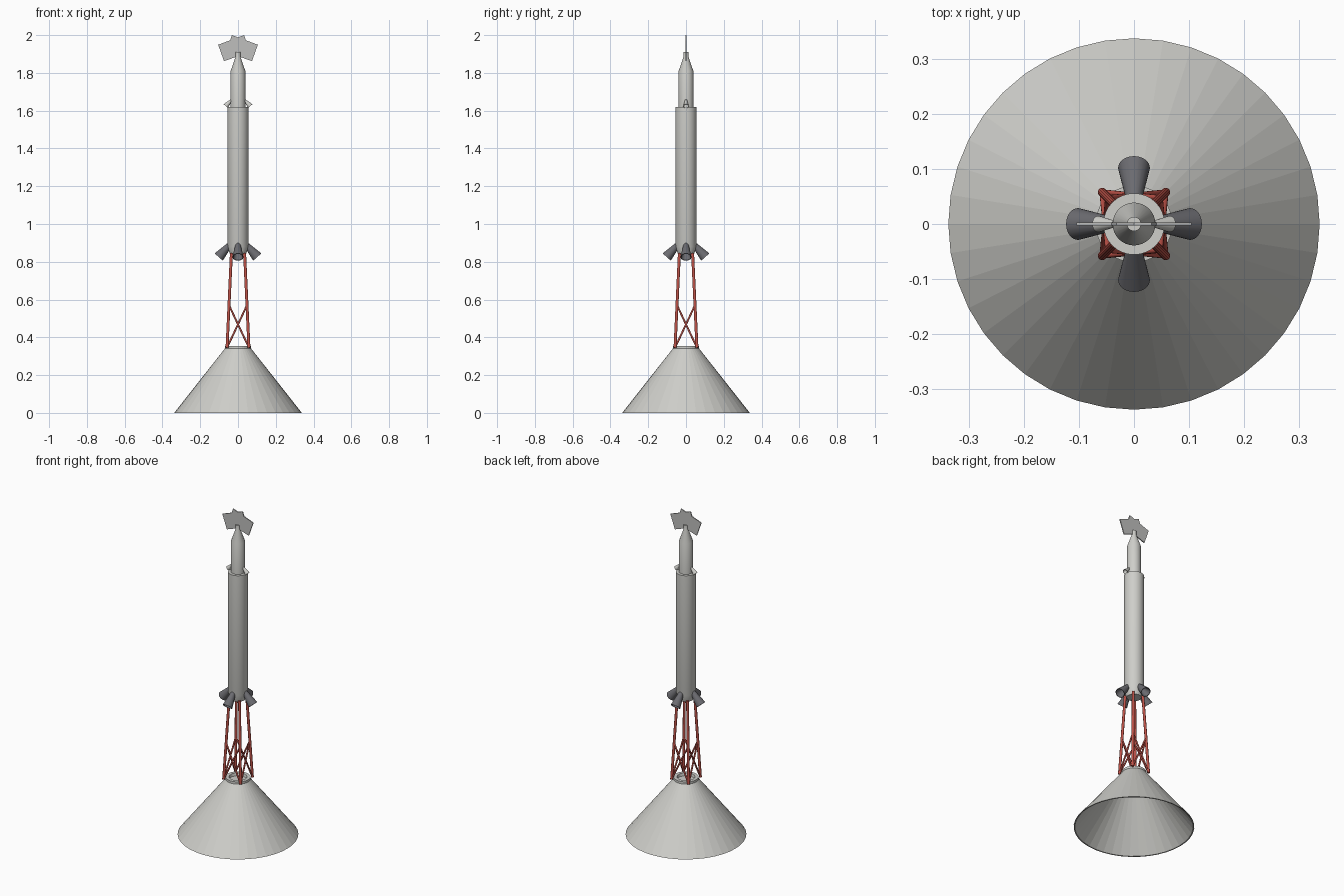
import bpy, bmesh, math
from mathutils import Vector, Matrix

cube = bpy.data.objects.get("Cube")
if cube:
    bpy.data.objects.remove(cube, do_unlink=True)


def material(name, rgb):
    m = bpy.data.materials.new(name)
    m.use_nodes = True
    m.diffuse_color = (*rgb, 1)
    m.node_tree.nodes["Principled BSDF"].inputs["Base Color"].default_value = (*rgb, 1)
    return m


LIGHT = material("light grey", (0.62, 0.62, 0.59))
FIN = material("fin grey", (0.52, 0.52, 0.51))
DARK = material("dark grey", (0.15, 0.15, 0.165))
RED = material("red", (0.52, 0.085, 0.065))


def finish(name, bm, mat, smooth=False):
    bmesh.ops.recalc_face_normals(bm, faces=bm.faces)
    me = bpy.data.meshes.new(name)
    bm.to_mesh(me)
    bm.free()
    me.materials.append(mat)
    ob = bpy.data.objects.new(name, me)
    bpy.context.collection.objects.link(ob)
    if smooth:
        bpy.ops.object.select_all(action='DESELECT')
        ob.select_set(True)
        bpy.context.view_layer.objects.active = ob
        bpy.ops.object.shade_smooth_by_angle(angle=math.radians(35))
    return ob


def lathe(name, profile, mat, sides=32, start=None, end=None, smooth=False):
    """Spin (radius, height) points; optionally aim the axis from start to end."""
    bm = bmesh.new()
    verts = [bm.verts.new((r, 0, z)) for r, z in profile]
    edges = [bm.edges.new(p) for p in zip(verts, verts[1:])]
    bmesh.ops.spin(bm, geom=verts + edges, cent=(0, 0, 0), axis=(0, 0, 1),
                   angle=math.tau, steps=sides)
    bmesh.ops.remove_doubles(bm, verts=bm.verts, dist=1e-5)
    if start is not None:
        turn = (end - start).to_track_quat('Z', 'Y').to_matrix().to_4x4()
        bm.transform(Matrix.Translation(start) @ turn)
    return finish(name, bm, mat, smooth)


def rod(name, a, b, radius, mat):
    a, b = Vector(a), Vector(b)
    length = (b - a).length
    return lathe(name, [(0, 0), (radius, 0), (radius, length), (0, length)],
                 mat, 12, a, b, True)


def nozzle(name, angle, a, b, r1, r2, mat):
    """Hollow flared cone from a to b, both given as (distance out, height)."""
    c, s = math.cos(angle), math.sin(angle)
    start, end = (Vector((d * c, d * s, z)) for d, z in (a, b))
    n = (end - start).length
    profile = [(0, 0), (r1, 0), (r2, n), (r2 * 0.88, n), (r1 * 0.7, n * 0.25), (0, n * 0.25)]
    return lathe(name, profile, mat, 20, start, end, True)


# Hollow conical skirt with a thin wall, and the collar on top
lathe("skirt", [(0.338, 0), (0.07, 0.34), (0.062, 0.34), (0.331, 0), (0.338, 0)], LIGHT, 40)
lathe("skirt_collar", [(0, 0.325), (0.066, 0.325), (0.07, 0.34), (0.07, 0.354), (0.05, 0.354),
                       (0.046, 0.338), (0, 0.338)], LIGHT, 40)

# Lattice tower
LOW, HIGH, BRACE = (0.058, 0.345), (0.035, 0.845), (0.0475, 0.57)


def corner(i, level):
    a = math.radians(45 + 90 * i)
    d = level[0] * math.sqrt(2)
    return (d * math.cos(a), d * math.sin(a), level[1])


for i in range(4):
    rod(f"tower_leg_{i + 1}", corner(i, LOW), corner(i, HIGH), 0.008, RED)
    rod(f"tower_brace_{i + 1}a", corner(i, LOW), corner(i + 1, BRACE), 0.005, RED)
    rod(f"tower_brace_{i + 1}b", corner(i + 1, LOW), corner(i, BRACE), 0.005, RED)

# Main motor body with a tapered tail, and the narrower nose
lathe("motor_body", [(0, 0.835), (0.041, 0.835), (0.056, 0.88), (0.056, 1.62), (0, 1.62)],
      LIGHT, 32, smooth=True)
lathe("nose_section", [(0, 1.61), (0.039, 1.61), (0.039, 1.81), (0.013, 1.885),
                       (0.013, 1.91), (0, 1.91)], LIGHT, 32, smooth=True)

# Four canted main nozzles
for i in range(4):
    nozzle(f"main_nozzle_{i + 1}", i * math.pi / 2, (0.04, 0.895), (0.102, 0.825),
           0.013, 0.029, DARK)

# Two small steering nozzles at the shoulder
for side, angle in (("left", 0), ("right", math.pi)):
    nozzle(f"small_nozzle_{side}", angle, (0.036, 1.655), (0.065, 1.624), 0.006, 0.015, LIGHT)

# Two crossed flat vanes at the tip, mirrored across x
for side, sx in (("left", 1), ("right", -1)):
    outline = [(0.105, 1.949), (-0.032, 2.0), (-0.062, 1.911), (0.074, 1.862)]
    bm = bmesh.new()
    face = bm.faces.new([bm.verts.new((sx * x, -0.003, z)) for x, z in outline])
    out = bmesh.ops.extrude_face_region(bm, geom=[face])
    moved = [v for v in out["geom"] if isinstance(v, bmesh.types.BMVert)]
    bmesh.ops.translate(bm, verts=moved, vec=(0, 0.006, 0))
    finish(f"tip_vane_{side}", bm, FIN)
